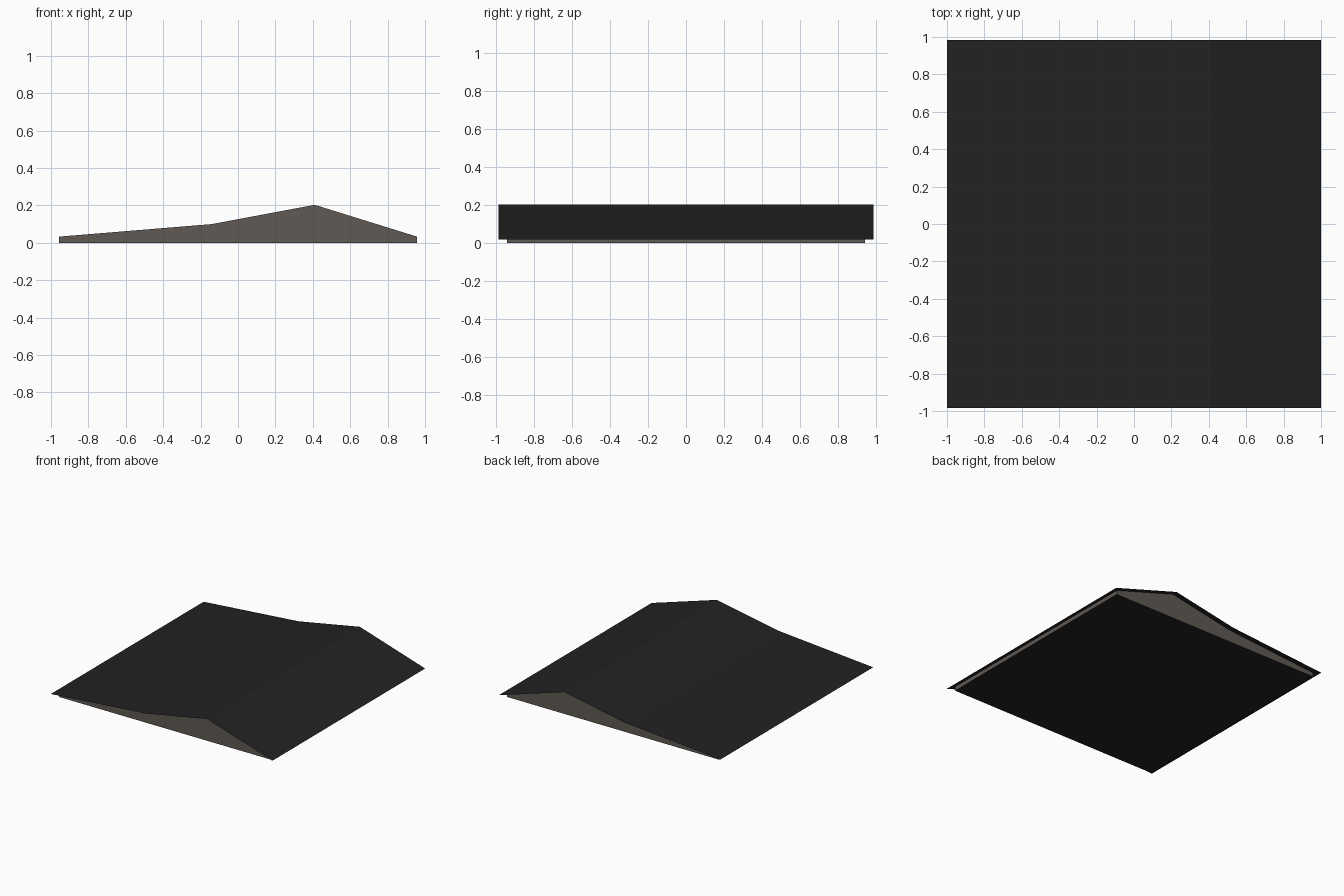
import bpy

if "Cube" in bpy.data.objects:
    bpy.data.objects.remove(bpy.data.objects["Cube"])


def material(name, rgb):
    m = bpy.data.materials.new(name)
    m.diffuse_color = (*rgb, 1)
    m.use_nodes = True
    m.node_tree.nodes["Principled BSDF"].inputs["Base Color"].default_value = m.diffuse_color
    return m


def build(name, verts, faces, mat):
    me = bpy.data.meshes.new(name)
    me.from_pydata(verts, [], faces)
    me.materials.append(mat)
    ob = bpy.data.objects.new(name, me)
    bpy.context.collection.objects.link(ob)
    return ob


dark = material("dark roofing", (0.016, 0.016, 0.016))
brown = material("grey brown wall", (0.115, 0.1, 0.088))

KINKS = [(-0.14, 0.10), (0.41, 0.203)]
ROOF_Y, WALL_X, WALL_Y = 0.985, 0.957, 0.94

# Thin roof sheet with an uneven three-slope profile
roof = [(-1, 0.03)] + KINKS + [(1, 0.02)]
n = len(roof)
verts = [(x, y, z) for y in (-ROOF_Y, ROOF_Y) for x, z in roof]
build("roof", verts, [(i, i + 1, n + i + 1, n + i) for i in range(n - 1)], dark)

# Walls: gable outline from the ground up to the roof, open at the top
wall = [(-WALL_X, 0), (WALL_X, 0), (WALL_X, 0.033)] + KINKS[::-1] + [(-WALL_X, 0.033)]
n = len(wall)
verts = [(x, y, z) for y in (-WALL_Y, WALL_Y) for x, z in wall]
build("walls", verts, [
    tuple(range(n)), tuple(reversed(range(n, 2 * n))),
    (1, n + 1, n + 2, 2), (n, 0, n - 1, 2 * n - 1)], brown)

# Underside panel closing the base
build("base_panel", [(-WALL_X, -WALL_Y, 0), (-WALL_X, WALL_Y, 0),
                     (WALL_X, WALL_Y, 0), (WALL_X, -WALL_Y, 0)], [(0, 1, 2, 3)], dark)
